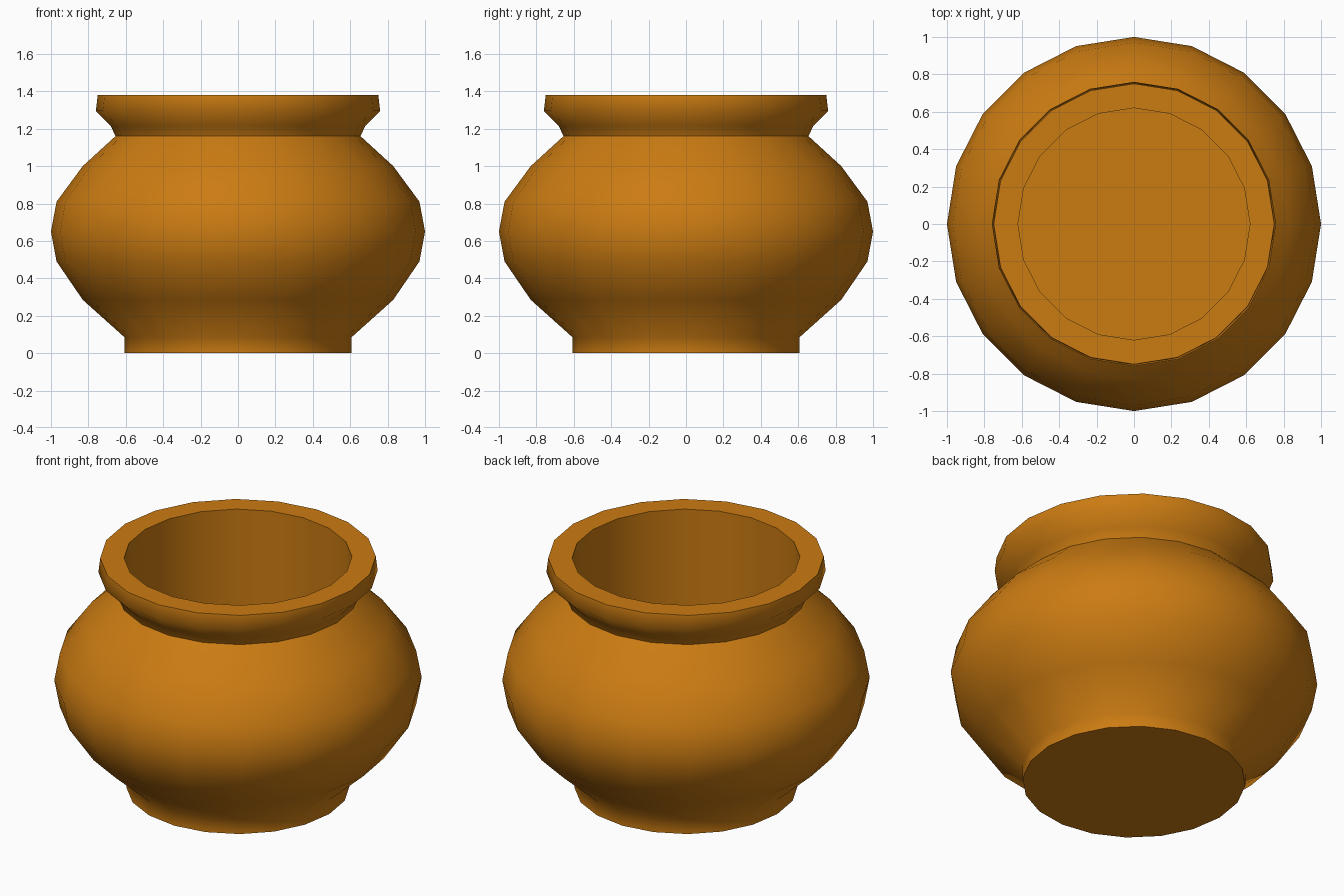
import bpy, bmesh, math

if "Cube" in bpy.data.objects:
    bpy.data.objects.remove(bpy.data.objects["Cube"])

SIDES = 20

# Clay colour
clay = bpy.data.materials.new("orange clay")
clay.diffuse_color = (0.60, 0.20, 0.006, 1)
clay.use_nodes = True
clay.node_tree.nodes["Principled BSDF"].inputs["Base Color"].default_value = clay.diffuse_color

# Half profile (radius, height): foot, belly, neck, lip, then straight inner wall
profile = [(0.607, 0), (0.607, 0.085), (0.83, 0.285), (0.97, 0.49), (1.0, 0.65),
           (0.97, 0.81), (0.83, 1.0), (0.655, 1.16), (0.68, 1.215), (0.76, 1.295),
           (0.75, 1.38), (0.62, 1.38), (0.62, 0.1)]

bm = bmesh.new()
rings = [[bm.verts.new((r * math.cos(2 * math.pi * i / SIDES),
                        r * math.sin(2 * math.pi * i / SIDES), z))
          for i in range(SIDES)] for r, z in profile]

# Walls between neighbouring rings
for low, high in zip(rings, rings[1:]):
    for i in range(SIDES):
        j = (i + 1) % SIDES
        bm.faces.new((low[i], low[j], high[j], high[i]))

# Underside and inner floor
bm.faces.new(rings[0][::-1])
bm.faces.new(rings[-1])
bmesh.ops.recalc_face_normals(bm, faces=bm.faces)

mesh = bpy.data.meshes.new("pot")
bm.to_mesh(mesh)
bm.free()
mesh.materials.append(clay)
pot = bpy.data.objects.new("pot", mesh)
bpy.context.collection.objects.link(pot)

# Smooth body with sharp neck crease, rim and base edges
bpy.context.view_layer.objects.active = pot
pot.select_set(True)
bpy.ops.object.shade_smooth_by_angle(angle=math.radians(60))
